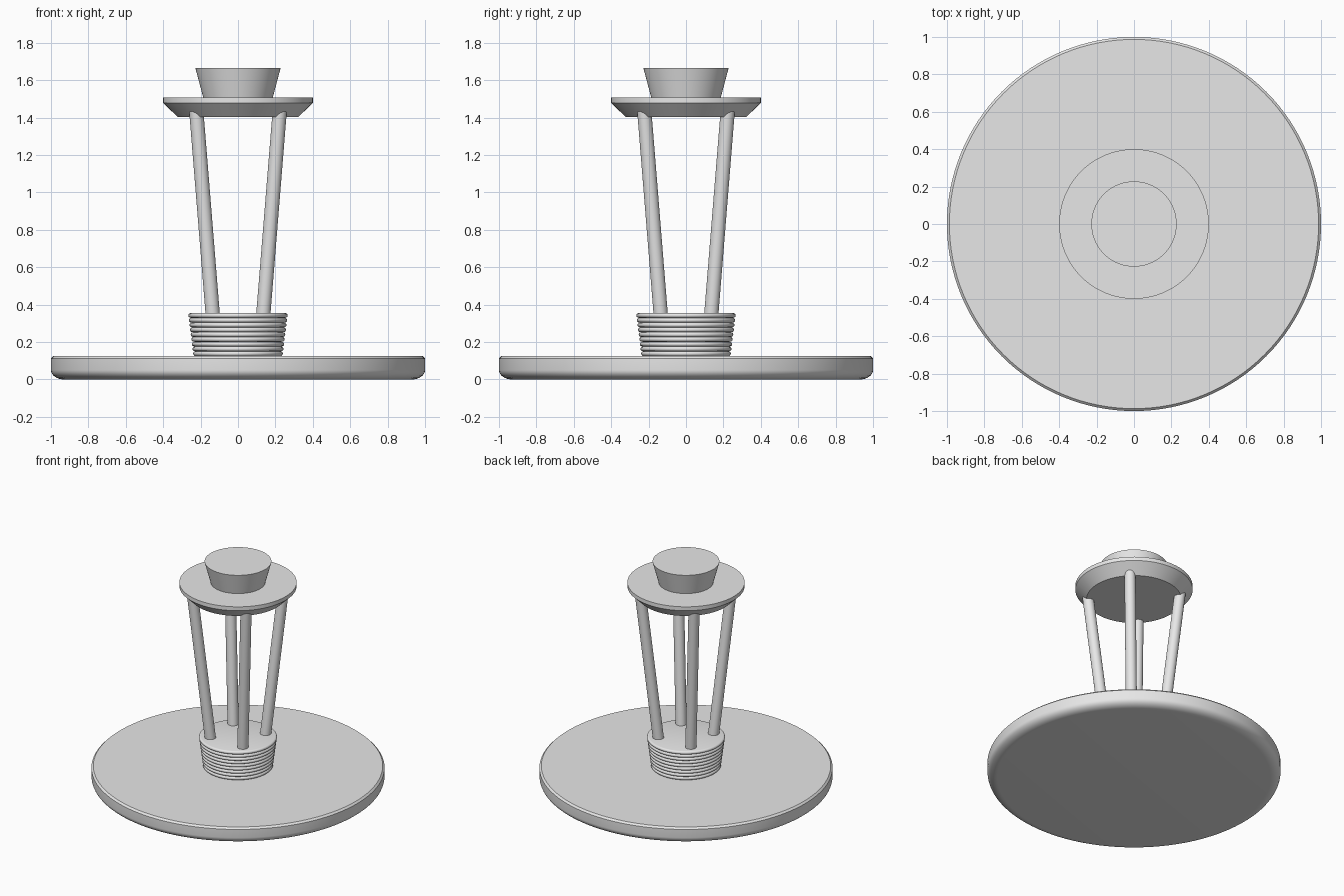
import bpy, bmesh, math
from mathutils import Vector

cube = bpy.data.objects.get("Cube")
if cube:
    bpy.data.objects.remove(cube, do_unlink=True)

grey = bpy.data.materials.new("plain grey")
grey.use_nodes = True
grey.diffuse_color = (0.8, 0.8, 0.8, 1)
grey.node_tree.nodes["Principled BSDF"].inputs["Base Color"].default_value = (0.8, 0.8, 0.8, 1)


def lathe(name, profile, segments=128):
    """Turn a bottom-to-top (radius, height) profile into a closed solid."""
    bm = bmesh.new()
    rings = []
    for r, z in profile:
        angles = [math.tau * i / segments for i in range(segments)]
        rings.append([bm.verts.new((r * math.cos(a), r * math.sin(a), z)) for a in angles])
    for low, high in zip(rings, rings[1:]):
        for i in range(segments):
            j = (i + 1) % segments
            bm.faces.new((low[i], low[j], high[j], high[i]))
    bm.faces.new(rings[0][::-1])
    bm.faces.new(rings[-1])
    mesh = bpy.data.meshes.new(name)
    bm.to_mesh(mesh)
    bm.free()
    mesh.materials.append(grey)
    obj = bpy.data.objects.new(name, mesh)
    bpy.context.collection.objects.link(obj)
    smooth(obj)
    return obj


def smooth(obj):
    bpy.ops.object.select_all(action='DESELECT')
    obj.select_set(True)
    bpy.context.view_layer.objects.active = obj
    bpy.ops.object.shade_smooth_by_angle(angle=math.radians(32))


# Round base: rounded underside edge, small chamfer on top
steps = 8
base = []
for i in range(steps + 1):
    a = math.pi / 2 * i / steps
    base.append((0.93 + 0.07 * math.sin(a), 0.05 * (1 - math.cos(a))))
base += [(1.0, 0.112), (0.987, 0.125)]
lathe("base", base)

# Ribbed collar: stacked rounded ridges, widening upwards
ridges, bottom, top = 9, 0.125, 0.355
pitch = (top - bottom) / ridges
collar = []
for k in range(ridges):
    outer = 0.24 + 0.026 * k / (ridges - 1)
    for i in range(7):
        a = math.pi * i / 6
        collar.append((outer - 0.013 + 0.013 * math.sin(a),
                       bottom + pitch * (k + 0.5 - 0.5 * math.cos(a) * 0.98)))
lathe("ribbed_collar", collar)

# Flared cap and tapered knob
lathe("cap", [(0.324, 1.404), (0.4, 1.479), (0.4, 1.508)])
lathe("knob", [(0.184, 1.5), (0.228, 1.665)])

# Four leaning rods on the diagonals
for side, sx in (("left", 1), ("right", -1)):
    for end, sy in (("front", -1), ("back", 1)):
        foot = Vector((0.133 * sx, 0.133 * sy, 0.32))
        head = Vector((0.225 * sx, 0.225 * sy, 1.46))
        axis = head - foot
        bpy.ops.mesh.primitive_cylinder_add(
            vertices=32, radius=0.038, depth=axis.length, location=(foot + head) / 2,
            rotation=axis.to_track_quat('Z', 'Y').to_euler())
        rod = bpy.context.object
        rod.name = f"{end}_{side}_rod"
        rod.data.materials.append(grey)
        smooth(rod)
